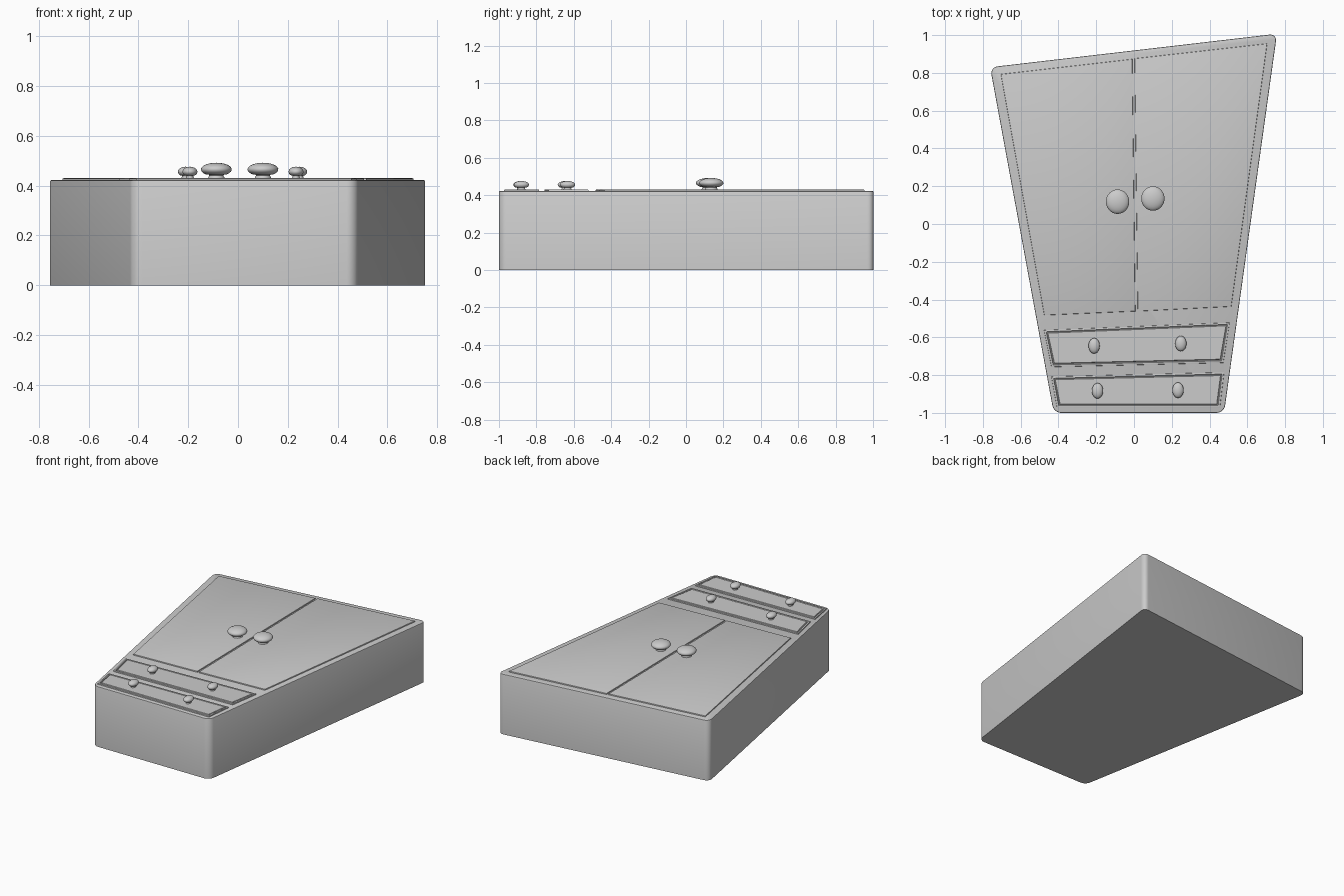
import bpy, bmesh, math
from mathutils import Vector

if "Cube" in bpy.data.objects:
    bpy.data.objects.remove(bpy.data.objects["Cube"])


def finish(bm, name, angle=35):
    bmesh.ops.recalc_face_normals(bm, faces=bm.faces)
    me = bpy.data.meshes.new(name)
    bm.to_mesh(me)
    bm.free()
    ob = bpy.data.objects.new(name, me)
    bpy.context.collection.objects.link(ob)
    bpy.ops.object.select_all(action='DESELECT')
    ob.select_set(True)
    bpy.context.view_layer.objects.active = ob
    bpy.ops.object.shade_smooth_by_angle(angle=math.radians(angle))
    return ob


def slab(corners, z0, z1, radius=0.0, bevel=0.004, groove=False):
    """Extrude a quad outline, with rounded corners and a softened top rim."""
    bm = bmesh.new()
    face = bm.faces.new([bm.verts.new((x, y, z0)) for x, y in corners])
    if radius:
        bmesh.ops.bevel(bm, geom=bm.verts[:], offset=radius, segments=6,
                        profile=0.5, affect='VERTICES')
    bm.faces.ensure_lookup_table()
    ext = bmesh.ops.extrude_face_region(bm, geom=[bm.faces[0]])
    top_verts = [g for g in ext['geom'] if isinstance(g, bmesh.types.BMVert)]
    bmesh.ops.translate(bm, vec=(0, 0, z1 - z0), verts=top_verts)
    bmesh.ops.recalc_face_normals(bm, faces=bm.faces)
    top = max(bm.faces, key=lambda f: f.calc_center_median().z)
    # bevelled rim, then an optional sunken line inside it
    rim = list(top.edges)
    if groove:
        for thick, depth in ((0.014, 0), (0.004, -0.007), (0.004, 0), (0.004, 0.007)):
            bmesh.ops.inset_region(bm, faces=[top], thickness=thick, depth=depth)
    bmesh.ops.bevel(bm, geom=rim, offset=bevel, segments=2, profile=0.5,
                    affect='EDGES')
    return bm


def knob(name, x, y, rx, ry, z0, z1):
    """Mushroom knob: a lathed profile scaled to an oval."""
    h = z1 - z0
    prof = [(0.55, -0.1), (0.52, 0.08), (0.45, 0.2), (0.5, 0.27)]
    prof += [(math.cos(a), 0.58 + 0.42 * math.sin(a))
             for a in (math.radians(-50 + 14 * i) for i in range(11))]
    prof += [(0.0, 1.0)]
    bm = bmesh.new()
    vs = [bm.verts.new((r, 0, z)) for r, z in prof]
    edges = [bm.edges.new(p) for p in zip(vs, vs[1:])]
    bmesh.ops.spin(bm, geom=vs + edges, cent=(0, 0, 0), axis=(0, 0, 1),
                   angle=math.tau, steps=32)
    bmesh.ops.remove_doubles(bm, verts=bm.verts, dist=1e-4)
    for v in bm.verts:
        v.co = Vector((x + v.co.x * rx, y + v.co.y * ry, z0 + v.co.z * h))
    finish(bm, name, 60)


# crooked cabinet body
finish(slab([(-0.425, -1.0), (0.477, -1.0), (0.757, 1.007), (-0.762, 0.83)],
            0, 0.422, radius=0.04, bevel=0.006), "cabinet_body")

# two doors with a narrow gap between them
doors = {
    "left_door": [(-0.475, -0.483), (0.007, -0.462), (-0.009, 0.873), (-0.705, 0.793)],
    "right_door": [(0.02, -0.462), (0.515, -0.437), (0.705, 0.955), (0.003, 0.876)],
}
for name, pts in doors.items():
    finish(slab(pts, 0.40, 0.43), name)

# two drawer fronts with a sunken border line
drawers = {
    "upper_drawer": [(-0.437, -0.757), (0.473, -0.735), (0.506, -0.522), (-0.476, -0.562)],
    "lower_drawer": [(-0.408, -0.972), (0.455, -0.972), (0.477, -0.785), (-0.437, -0.808)],
}
for name, pts in drawers.items():
    finish(slab(pts, 0.40, 0.43, bevel=0.003, groove=True), name)

# door knobs and smaller drawer knobs
for i, (x, y) in enumerate([(-0.087, 0.118), (0.1, 0.135)]):
    knob(f"door_knob_{i + 1}", x, y, 0.062, 0.065, 0.428, 0.492)
for i, (x, y) in enumerate([(-0.211, -0.645), (0.248, -0.633),
                            (-0.193, -0.883), (0.233, -0.88)]):
    knob(f"drawer_knob_{i + 1}", x, y, 0.03, 0.041, 0.428, 0.476)
